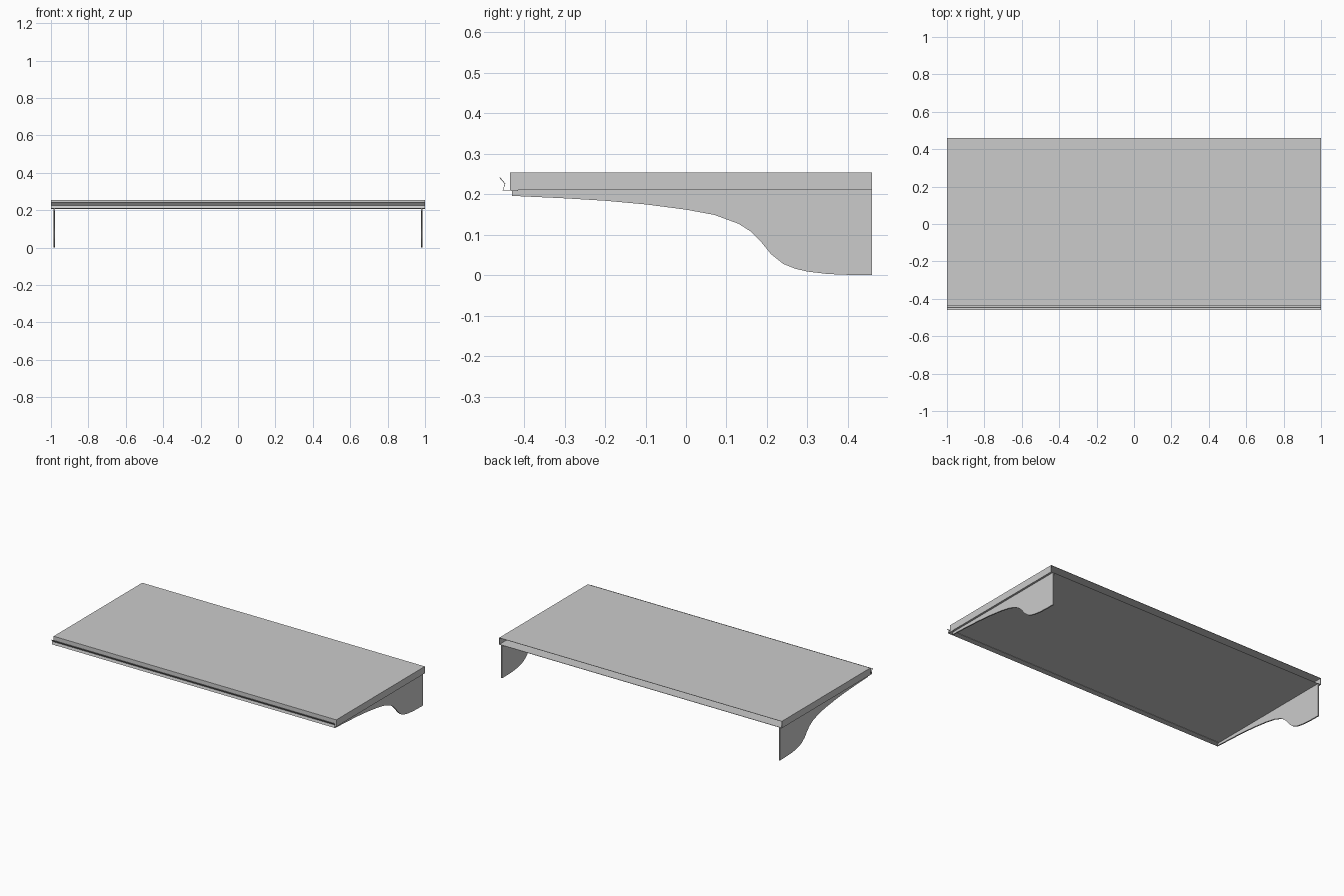
import bpy, bmesh

if "Cube" in bpy.data.objects:
    bpy.data.objects.remove(bpy.data.objects["Cube"])

def add_object(name, bm):
    mesh = bpy.data.meshes.new(name)
    bm.to_mesh(mesh)
    bm.free()
    ob = bpy.data.objects.new(name, mesh)
    bpy.context.scene.collection.objects.link(ob)
    return ob

def extrude_profile(name, pts, x0, x1, closed):
    """Sweep a (y, z) profile along x; closed profiles become solid plates."""
    bm = bmesh.new()
    a = [bm.verts.new((x0, y, z)) for y, z in pts]
    b = [bm.verts.new((x1, y, z)) for y, z in pts]
    n = len(pts)
    for i in range(n if closed else n - 1):
        j = (i + 1) % n
        bm.faces.new((a[i], a[j], b[j], b[i]))
    if closed:
        bm.faces.new(a)
        bm.faces.new(b[::-1])
    bmesh.ops.recalc_face_normals(bm, faces=bm.faces)
    return add_object(name, bm)

def solidify(ob, thickness, offset):
    mod = ob.modifiers.new("sheet_thickness", 'SOLIDIFY')
    mod.thickness = thickness
    mod.offset = offset

# Shelf board: folded sheet-metal box, open at the back
bm = bmesh.new()
bmesh.ops.create_cube(bm, size=1)
for v in bm.verts:
    v.co.x *= 2.0
    v.co.y = 0.46 if v.co.y > 0 else -0.435
    v.co.z = 0.254 if v.co.z > 0 else 0.21
back = [f for f in bm.faces if f.normal.y > 0.9]
bmesh.ops.delete(bm, geom=back, context='FACES_ONLY')
board = add_object("shelf_board", bm)
solidify(board, 0.003, -1)

# Front label rail: thin bent strip along the front edge
rail = extrude_profile("front_rail",
                       [(-0.415, 0.209), (-0.452, 0.210), (-0.447, 0.226), (-0.460, 0.241)],
                       -1.0, 1.0, False)
solidify(rail, 0.002, 0)

# Side brackets: flat plates with an S-curved lower edge
lower_edge = [(-0.43, 0.196), (-0.3, 0.19), (-0.2, 0.184), (-0.1, 0.175), (0.0, 0.162),
              (0.07, 0.149), (0.13, 0.127), (0.16, 0.108), (0.185, 0.083), (0.21, 0.052),
              (0.24, 0.028), (0.27, 0.016), (0.3, 0.009), (0.35, 0.003), (0.4, 0.001),
              (0.46, 0.0)]
profile = [(-0.43, 0.21)] + lower_edge + [(0.46, 0.21)]
for side, s in (("left", -1), ("right", 1)):
    bracket = extrude_profile(side + "_bracket", profile, s * 0.979, s * 0.987, True)
    bpy.ops.object.select_all(action='DESELECT')
    bracket.select_set(True)
    bpy.context.view_layer.objects.active = bracket
    bpy.ops.object.shade_smooth_by_angle()
